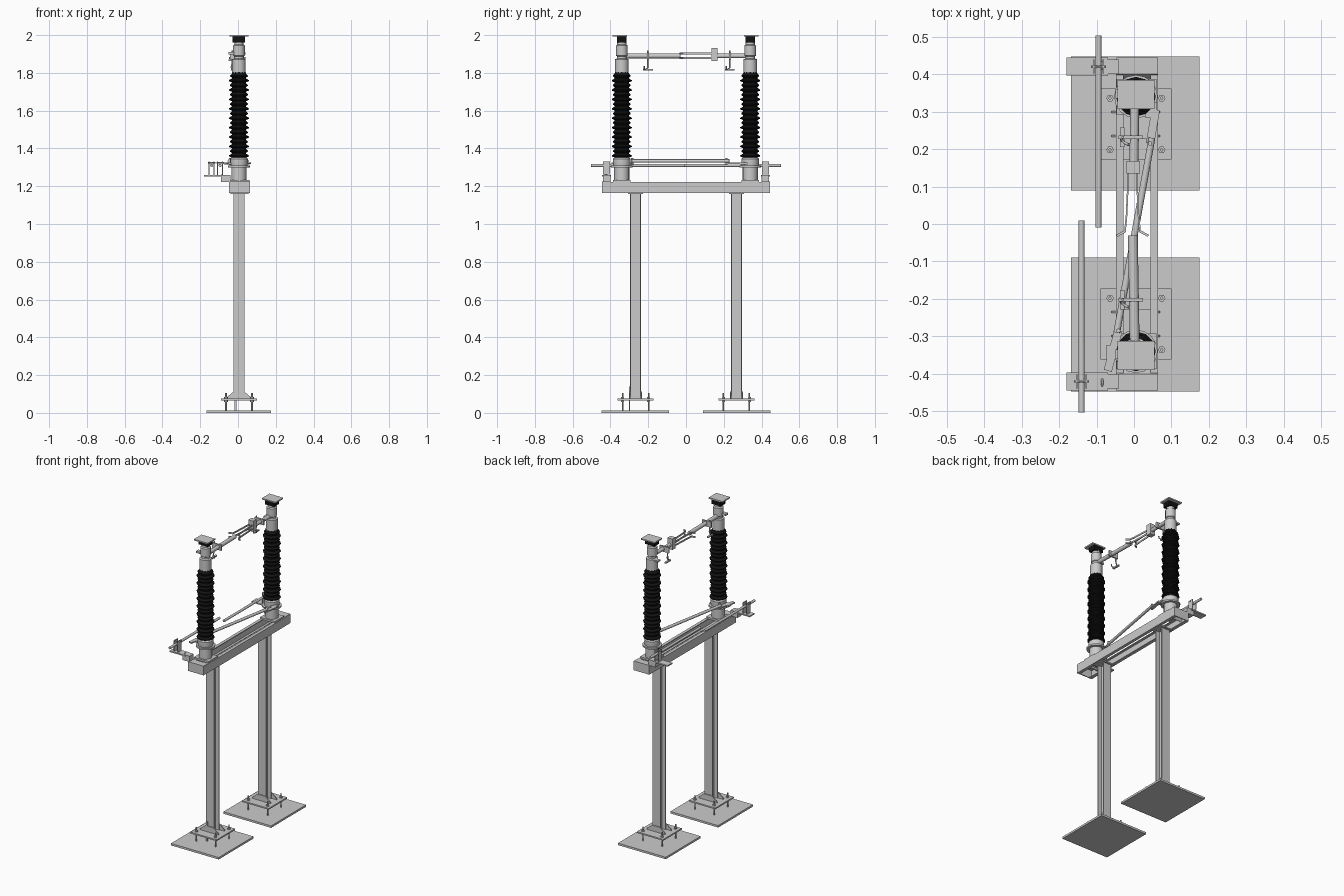
import bpy, math
from mathutils import Vector

if "Cube" in bpy.data.objects:
    bpy.data.objects.remove(bpy.data.objects["Cube"])

black = bpy.data.materials.new("black_porcelain")
black.diffuse_color = (0.006, 0.006, 0.006, 1)
black.use_nodes = True
black.node_tree.nodes["Principled BSDF"].inputs["Base Color"].default_value = black.diffuse_color
CX = 0.005          # centre line of the columns and insulators


def mesh(name, verts, faces, mat=None):
    me = bpy.data.meshes.new(name)
    me.from_pydata([tuple(v) for v in verts], [], faces)
    ob = bpy.data.objects.new(name, me)
    bpy.context.collection.objects.link(ob)
    if mat:
        me.materials.append(mat)
    return ob


def prism(name, pts, axis, a, b, mat=None):
    """Extrude a 2D outline along x, y or z from a to b."""
    if sum(p[0] * q[1] - q[0] * p[1] for p, q in zip(pts, pts[1:] + pts[:1])) < 0:
        pts = pts[::-1]
    a, b = min(a, b), max(a, b)
    put = {'x': lambda p, t: (t, p[0], p[1]),
           'y': lambda p, t: (p[0], t, p[1]),
           'z': lambda p, t: (p[0], p[1], t)}[axis]
    n = len(pts)
    faces = [tuple(range(n))[::-1], tuple(range(n, 2 * n))]
    faces += [(i, (i + 1) % n, (i + 1) % n + n, i + n) for i in range(n)]
    if axis == 'y':
        faces = [f[::-1] for f in faces]
    return mesh(name, [put(p, t) for t in (a, b) for p in pts], faces, mat)


def box(name, x0, x1, y0, y1, z0, z1, mat=None):
    y0, y1 = sorted((y0, y1))
    return prism(name, [(x0, y0), (x1, y0), (x1, y1), (x0, y1)], 'z', z0, z1, mat)


def lathe(name, prof, x, y, sides=16, mat=None):
    """Revolve a (radius, z) profile around a vertical axis."""
    verts, faces = [], []
    for r, z in prof:
        for i in range(sides):
            t = 2 * math.pi * i / sides
            verts.append((x + r * math.cos(t), y + r * math.sin(t), z))
    for k in range(len(prof) - 1):
        for i in range(sides):
            j = (i + 1) % sides
            a, b = k * sides, (k + 1) * sides
            faces.append((a + i, a + j, b + j, b + i))
    faces.append(tuple(range(sides))[::-1])
    faces.append(tuple(range((len(prof) - 1) * sides, len(prof) * sides)))
    return mesh(name, verts, faces, mat)


def rod(name, p, q, r, sides=12):
    p, q = Vector(p), Vector(q)
    bpy.ops.mesh.primitive_cylinder_add(vertices=sides, radius=r, depth=(q - p).length, location=(p + q) / 2)
    ob = bpy.context.object
    ob.name = name
    ob.rotation_mode = 'QUATERNION'
    ob.rotation_quaternion = (q - p).to_track_quat('Z', 'Y')
    return ob


def wire(name, pts, r, cyclic=False):
    cu = bpy.data.curves.new(name, 'CURVE')
    cu.dimensions = '3D'
    cu.bevel_depth = r
    cu.bevel_resolution = 1
    cu.use_fill_caps = True
    sp = cu.splines.new('POLY')
    sp.points.add(len(pts) - 1)
    for pt, c in zip(sp.points, pts):
        pt.co = (*c, 1)
    sp.use_cyclic_u = cyclic
    ob = bpy.data.objects.new(name, cu)
    bpy.context.collection.objects.link(ob)
    return ob


for s, side in ((-1, "front"), (1, "rear")):
    yc, yi = s * 0.267, s * 0.34

    # ground plate, raised foot plate, anchor bolts
    box(side + "_ground_plate", -0.168, 0.175, s * 0.09, s * 0.448, 0, 0.013)
    box(side + "_foot_plate", -0.09, 0.1, yc - 0.095, yc + 0.095, 0.066, 0.075)
    for dx in (-0.069, 0.069):
        for dy in (-0.069, 0.069):
            x, y = CX + dx, yc + dy
            lathe(side + "_anchor_bolt", [(0.0045, 0.01), (0.0045, 0.057), (0.01, 0.057), (0.01, 0.066),
                  (0.01, 0.083), (0.0045, 0.083), (0.0045, 0.104)], x, y, 6)

    # H-section column with foot gussets
    h, f, w = 0.029, 0.023, 0.003
    prism(side + "_column", [(CX + a, yc + b) for a, b in (
        (-h, -h), (h, -h), (h, -f), (w, -f), (w, f), (h, f),
        (h, h), (-h, h), (-h, f), (-w, f), (-w, -f), (-h, -f))], 'z', 0.075, 1.166)
    for e in (-1, 1):
        prism(side + "_foot_gusset", [(CX - 0.065, 0.075), (CX + 0.065, 0.075), (CX + 0.065, 0.082),
              (CX + 0.029, 0.112), (CX - 0.029, 0.112), (CX - 0.065, 0.082)], 'y',
              yc + e * 0.029, yc + e * 0.035)
    box(side + "_column_head_plate", -0.04, 0.055, yc - 0.04, yc + 0.04, 1.16, 1.168)

    # bent end plate closing the beam
    prism(side + "_beam_end_plate", [(s * y, z) for y, z in (
        (0.445, 1.225), (0.400, 1.225), (0.375, 1.19), (0.38, 1.187), (0.405, 1.219), (0.439, 1.219),
        (0.439, 1.165), (0.445, 1.165))], 'x', -0.047, 0.064)

    # insulator pedestal with flanges
    box(side + "_pedestal_foot", -0.047, 0.06, yi - 0.047, yi + 0.047, 1.22, 1.232)
    lathe(side + "_pedestal", [(0.04, 1.23), (0.04, 1.30), (0.058, 1.30), (0.058, 1.31), (0.045, 1.31),
          (0.047, 1.325), (0.047, 1.345), (0.038, 1.352)], CX, yi)

    # ribbed insulator
    prof, n, z0 = [(0.038, 1.348)], 18, 1.352
    pitch = (1.80 - z0) / n
    for i in range(n):
        r = 0.053 if i % 2 == 0 else 0.047
        z = z0 + i * pitch
        prof += [(0.038, z), (r, z + 0.006), (r, z + 0.011), (0.038, z + 0.020)]
    lathe(side + "_insulator", prof + [(0.036, 1.805)], CX, yi, 12, black)

    # metal cap, neck and terminal
    lathe(side + "_cap", [(0.036, 1.80), (0.036, 1.872), (0.026, 1.876), (0.026, 1.888), (0.031, 1.892),
          (0.031, 1.945), (0.024, 1.95), (0.024, 1.965)], CX, yi)
    box(side + "_terminal_block", -0.028, 0.038, yi - 0.025, yi + 0.025, 1.962, 1.994, black)
    y_in = yi - 0.033 if s > 0 else yi - 0.05
    box(side + "_terminal_pad", -0.044, 0.055, y_in, y_in + 0.078, 1.992, 2.0)

    # side bracket carrying the long drive rod
    xr = -0.14 if s < 0 else -0.095
    box(side + "_bracket_plate", -0.18, -0.07, s * 0.397, s * 0.445, 1.252, 1.26)
    box(side + "_bracket_arm", -0.09, -0.04, s * 0.40, s * 0.44, 1.222, 1.26)
    rod(side + "_drive_rod", (xr, s * -0.01, 1.31), (xr, s * 0.503, 1.31), 0.008)
    for dx in (-0.013, 0.013):
        prism(side + "_rod_clip", [(s * y, z) for y, z in (
            (0.405, 1.26), (0.437, 1.26), (0.44, 1.275), (0.44, 1.332), (0.402, 1.332), (0.402, 1.275))],
            'x', xr + dx - 0.002, xr + dx + 0.002)
    rod(side + "_clip_pin", (xr - 0.02, s * 0.42, 1.325), (xr + 0.02, s * 0.42, 1.325), 0.004, 8)
    wire(side + "_bracket_ring", [(-0.085, s * 0.423 + 0.014 * math.cos(t * math.pi / 6),
         1.248 + 0.014 * math.sin(t * math.pi / 6)) for t in range(12)], 0.003, True)

# earthing strap on the front column
box("earthing_strap", -0.018, -0.008, -0.302, -0.297, 0.013, 0.14)

# two beam channels, webs outside
for e, side in ((-1, "left"), (1, "right")):
    x = 0.0085
    prism(side + "_beam", [(x + e * a, b) for a, b in (
        (0.056, 1.165), (0.056, 1.222), (0.036, 1.222), (0.036, 1.217), (0.051, 1.217), (0.051, 1.17),
        (0.036, 1.17), (0.036, 1.165))], 'y', -0.445, 0.44)

# diagonal link between the two pedestals, with end levers
rod("cross_link", (-0.046, -0.29, 1.334), (0.048, 0.23, 1.334), 0.009)
for name, a, b in (("front_lever", (-0.07, -0.392), (-0.042, -0.285)), ("rear_lever", (0.058, 0.305), (0.043, 0.215))):
    p, q = Vector(a), Vector(b)
    d = (q - p).normalized() * 0.011
    o = Vector((-d.y, d.x))
    prism(name, [tuple(v) for v in (p - o, q - o, q + o, p + o)], 'z', 1.318, 1.326)
    rod(name + "_pin", (*b, 1.312), (*b, 1.35), 0.006, 8)
box("front_lever_clamp", -0.075, -0.02, -0.36, -0.325, 1.314, 1.326)
box("rear_lever_clamp", 0.03, 0.062, 0.285, 0.325, 1.314, 1.326)

# upper contact arms
rod("front_contact_tube", (0.002, -0.325, 1.89), (-0.003, -0.03, 1.89), 0.013)
rod("rear_contact_tube", (0, 0.165, 1.89), (0.002, 0.325, 1.89), 0.012)
box("contact_block", -0.02, 0.016, 0.135, 0.168, 1.862, 1.932)

# paired contact fingers with flared tips
for e, side in ((-1, "left"), (1, "right")):
    line = [(0.008, 0.15), (0.014, 0.02), (0.018, -0.022), (0.04, -0.034)]
    pts = [(-0.004 + e * a, b) for a, b in line] + [(-0.004 + e * (a + 0.004), b + 0.005) for a, b in line[::-1]]
    for z in (1.873, 1.897):
        prism(side + "_contact_finger", pts, 'z', z, z + 0.01)

# clamps and hanging arcing hooks on the arms
for s, y, side in ((-1, -0.202, "front"), (1, 0.232, "rear")):
    box(side + "_arm_clamp", -0.042, 0.024, y - 0.005, y + 0.005, 1.872, 1.908)
    box(side + "_clamp_plate", -0.038, -0.026, y - 0.026, y + 0.026, 1.812, 1.82)
    wire(side + "_hook", [(-0.03, y, 1.918), (-0.03, y, 1.85), (-0.036, y, 1.828), (-0.03, y - 0.012, 1.817),
         (-0.016, y - 0.02, 1.82), (-0.012, y - 0.02, 1.835)], 0.004)
box("front_cap_lug", -0.05, -0.02, -0.36, -0.335, 1.898, 1.91)
box("rear_cap_lug", -0.05, -0.02, 0.335, 0.36, 1.862, 1.872)

# soften the round metal parts
for ob in bpy.data.objects:
    if ob.type == 'MESH' and any(k in ob.name for k in ("rod", "tube", "link", "_cap", "pedestal")):
        bpy.ops.object.select_all(action='DESELECT')
        ob.select_set(True)
        bpy.context.view_layer.objects.active = ob
        bpy.ops.object.shade_smooth_by_angle(angle=math.radians(35))
